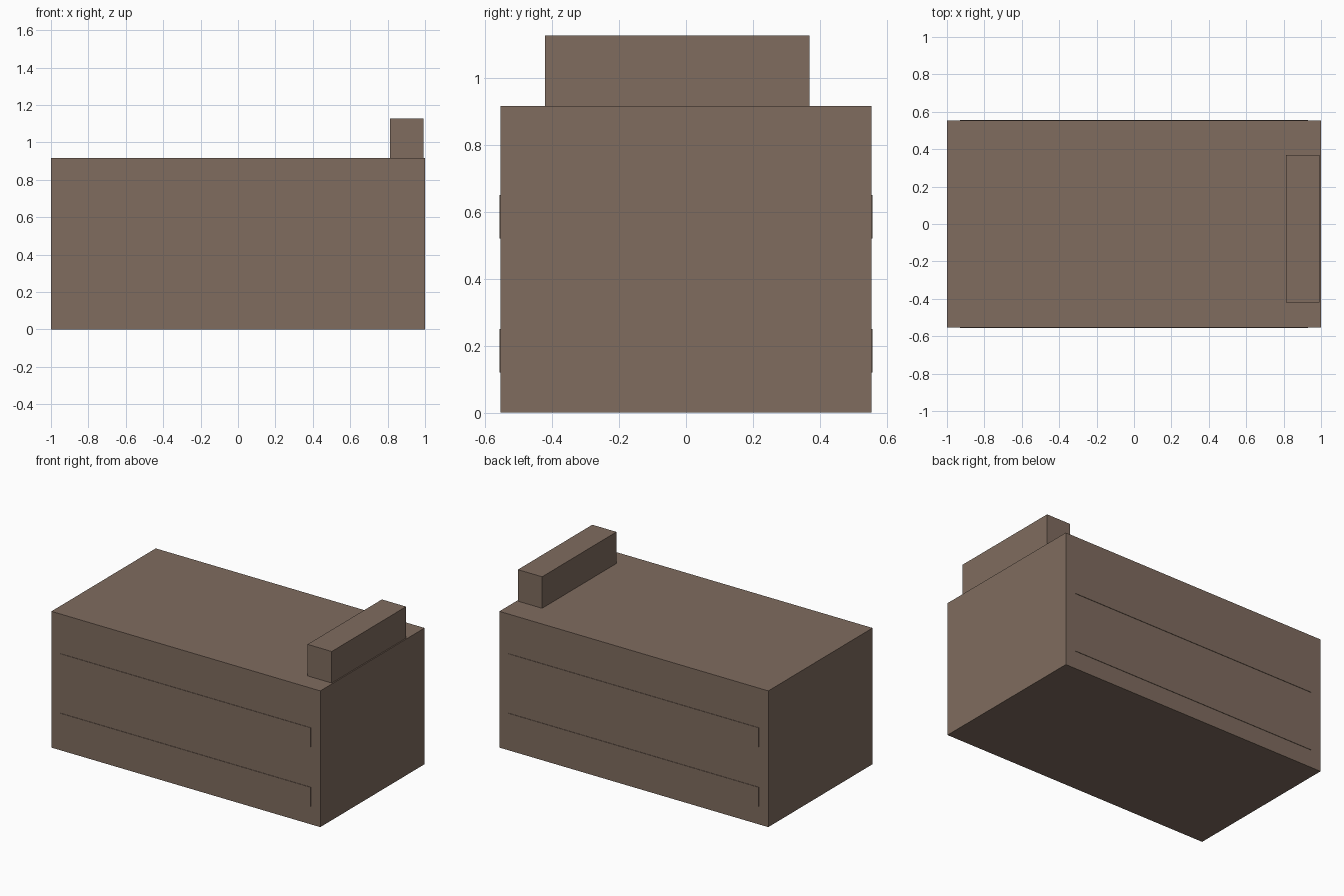
import bpy

cube = bpy.data.objects.get("Cube")
if cube:
    bpy.data.objects.remove(cube, do_unlink=True)

# Single flat brown for the whole model
brown = bpy.data.materials.new("dull brown")
brown.use_nodes = True
colour = (0.215, 0.15, 0.114, 1)
brown.diffuse_color = colour
brown.node_tree.nodes["Principled BSDF"].inputs["Base Color"].default_value = colour


def box(name, low, high):
    """Flat-faced box between two opposite corners."""
    bpy.ops.mesh.primitive_cube_add(size=1)
    obj = bpy.context.object
    obj.name = obj.data.name = name
    for v in obj.data.vertices:
        v.co = [b if c > 0 else a for c, a, b in zip(v.co, low, high)]
    obj.data.materials.append(brown)
    return obj


HALF_DEPTH = 0.554
HEIGHT = 0.916
PLATE = 0.003

# Main body
box("body", (-1, -HALF_DEPTH, 0), (1, HALF_DEPTH, HEIGHT))

# Raised block across one end of the top
box("end_block", (0.812, -0.421, HEIGHT), (0.992, 0.369, 1.128))

# Thin horizontal strips on the front and back
for level, bottom, top in (("lower", 0.12, 0.25), ("upper", 0.52, 0.65)):
    for side, y in (("front", -HALF_DEPTH), ("back", HALF_DEPTH)):
        box(f"{level}_{side}_strip", (-0.93, y - PLATE, bottom), (0.93, y + PLATE, top))
